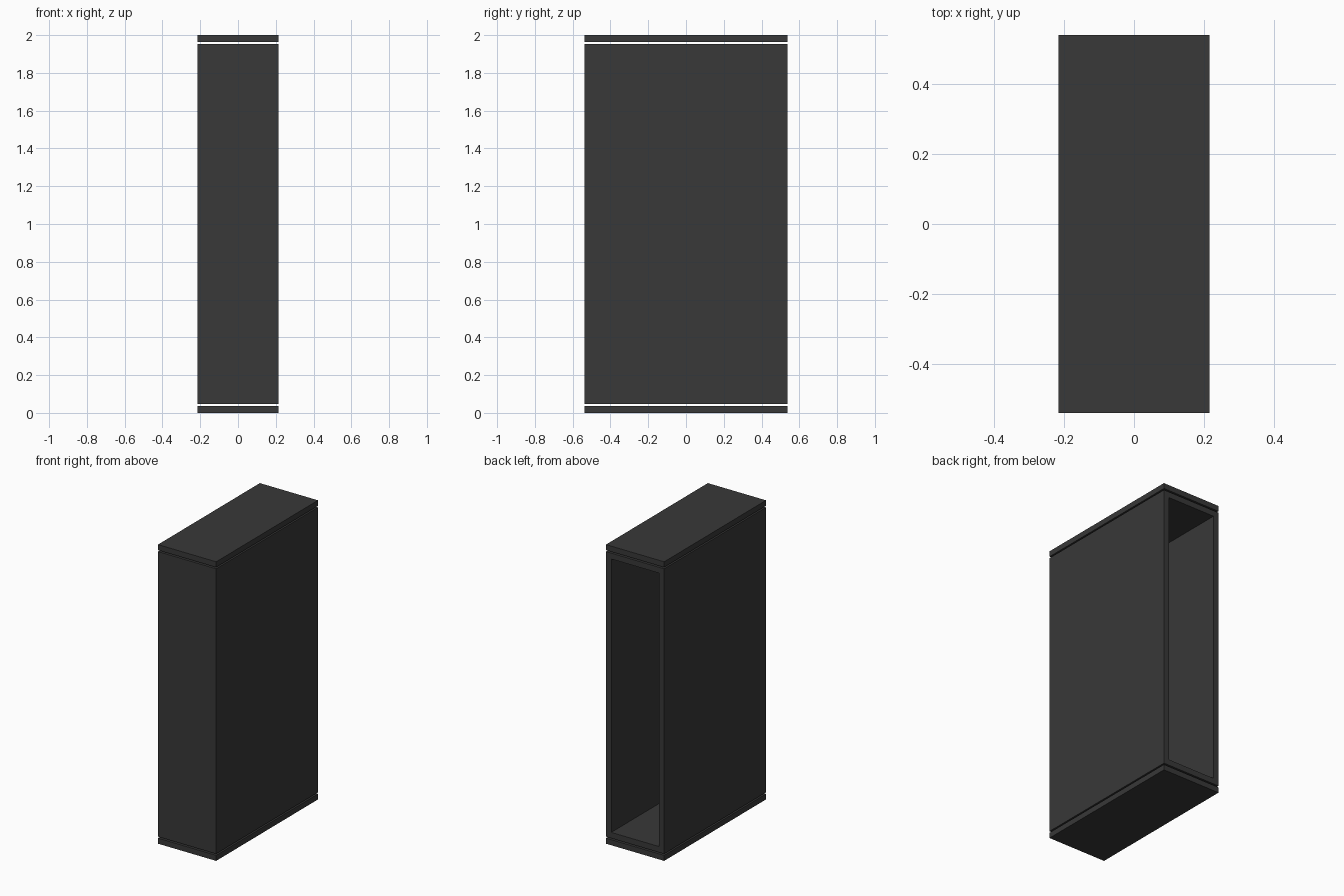
import bpy, bmesh
from mathutils import Vector

if "Cube" in bpy.data.objects:
    bpy.data.objects.remove(bpy.data.objects["Cube"])

W, D, H = 0.43, 1.076, 2.0   # overall width, depth, height
PLATE, GAP, WALL = 0.037, 0.01, 0.055

dark = bpy.data.materials.new("dark_casing")
dark.diffuse_color = (0.04, 0.04, 0.04, 1)
dark.use_nodes = True
dark.node_tree.nodes["Principled BSDF"].inputs["Base Color"].default_value = dark.diffuse_color


def box(name, z0, z1, cavity=False):
    bm = bmesh.new()
    bmesh.ops.create_cube(bm, size=1)
    bmesh.ops.scale(bm, vec=(W, D, z1 - z0), verts=bm.verts)
    bmesh.ops.translate(bm, vec=(0, 0, (z0 + z1) / 2), verts=bm.verts)
    if cavity:
        # inset the back face and push it inwards, leaving a front wall
        bm.normal_update()
        back = max(bm.faces, key=lambda f: f.normal.y)
        bmesh.ops.inset_region(bm, faces=[back], thickness=WALL)
        inner = bmesh.ops.extrude_discrete_faces(bm, faces=[back])["faces"][0]
        bmesh.ops.translate(bm, vec=Vector((0, -(D - WALL), 0)), verts=inner.verts)
        bmesh.ops.recalc_face_normals(bm, faces=bm.faces)
    mesh = bpy.data.meshes.new(name)
    bm.to_mesh(mesh)
    bm.free()
    mesh.materials.append(dark)
    obj = bpy.data.objects.new(name, mesh)
    bpy.context.collection.objects.link(obj)
    return obj


# End plates, separated from the casing by a thin gap
box("bottom_plate", 0, PLATE)
box("top_plate", H - PLATE, H)

# Hollow casing, open at the back
box("casing", PLATE + GAP, H - PLATE - GAP, cavity=True)
